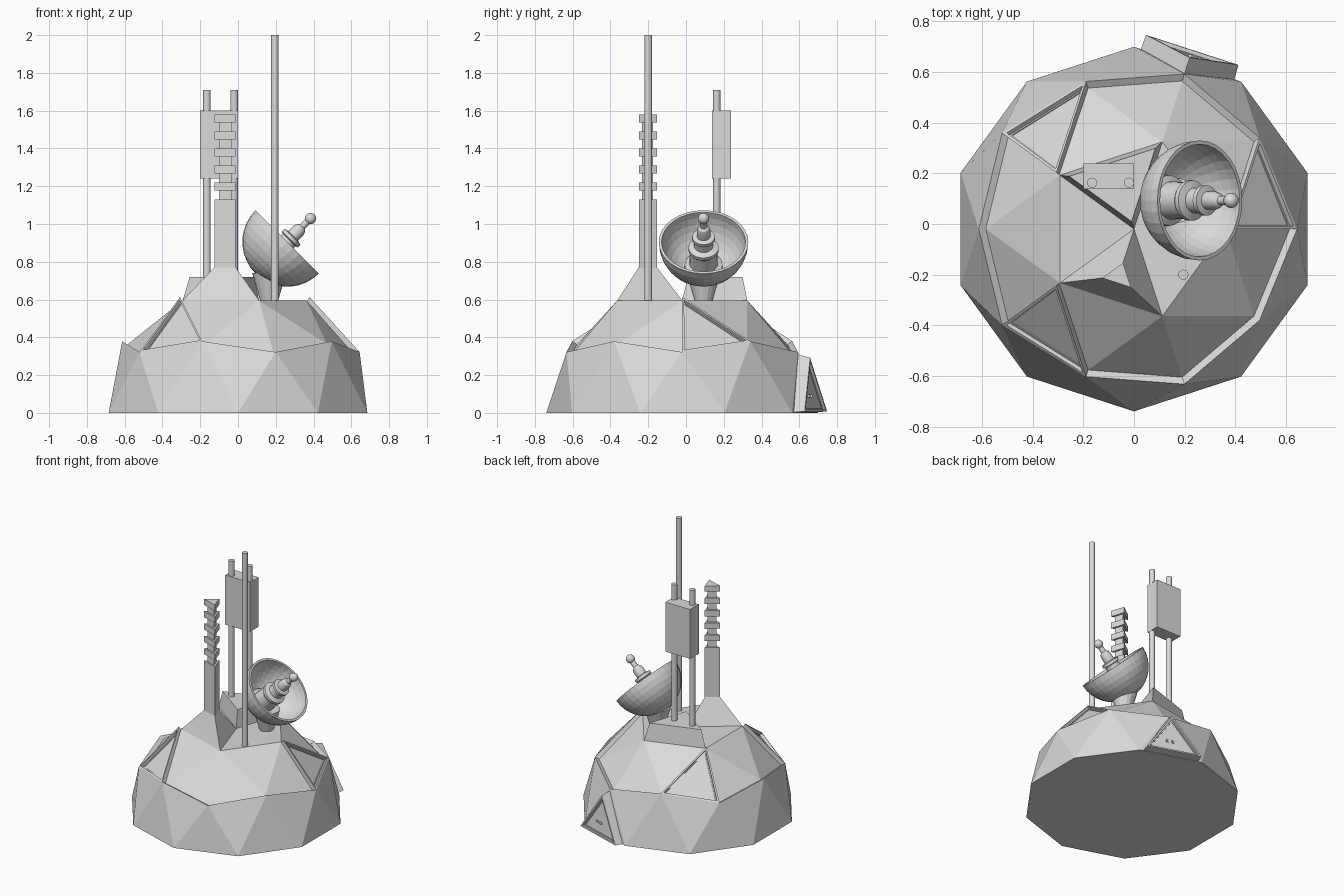
import bpy, bmesh, math
from mathutils import Matrix, Vector

old = bpy.data.objects.get("Cube")
if old:
    bpy.data.objects.remove(old, do_unlink=True)

grey = bpy.data.materials.new("plain grey")
grey.use_nodes = True
grey.diffuse_color = (0.7, 0.7, 0.7, 1)
grey.node_tree.nodes["Principled BSDF"].inputs["Base Color"].default_value = (0.7, 0.7, 0.7, 1)

CY = -0.02       # dome centre in y
FLOOR = 0.595    # flat roof height


def finish(bm, name, fix=True):
    if fix:
        bmesh.ops.recalc_face_normals(bm, faces=bm.faces[:])
    mesh = bpy.data.meshes.new(name)
    bm.to_mesh(mesh)
    bm.free()
    mesh.materials.append(grey)
    obj = bpy.data.objects.new(name, mesh)
    bpy.context.collection.objects.link(obj)
    return obj


def polar(radius, degrees, z):
    a = math.radians(degrees)
    return Vector((radius * math.cos(a), radius * math.sin(a) + CY, z))


def prism(name, lower, upper, frame=0, depth=0.02):
    """Solid between two matching outlines; the upper one may get a sunken panel."""
    bm = bmesh.new()
    a = [bm.verts.new(p) for p in lower]
    b = [bm.verts.new(p) for p in upper]
    n = len(a)
    bm.faces.new(a[::-1])
    cap = bm.faces.new(b)
    for i in range(n):
        j = (i + 1) % n
        bm.faces.new((a[i], a[j], b[j], b[i]))
    bmesh.ops.recalc_face_normals(bm, faces=bm.faces[:])
    if frame:
        for thick, sink in ((frame, 0), (0.001, -depth), (frame * 0.6, 0), (0.001, -0.004)):
            bmesh.ops.inset_individual(bm, faces=[cap], thickness=thick, depth=sink)
    return finish(bm, name, fix=False)


def shrink(points, factor, z):
    mid = sum(points, Vector()) / len(points)
    out = [mid + (p - mid) * factor for p in points]
    return [Vector((p.x, p.y, z)) for p in out]


def box(name, lo, hi):
    corners = [(lo[0], lo[1]), (hi[0], lo[1]), (hi[0], hi[1]), (lo[0], hi[1])]
    return prism(name, [(x, y, lo[2]) for x, y in corners], [(x, y, hi[2]) for x, y in corners])


def cone(name, x, y, z0, z1, r0, r1, sides=16):
    ring = [(math.cos(math.tau * i / sides), math.sin(math.tau * i / sides)) for i in range(sides)]
    return prism(name, [(x + r0 * c, y + r0 * s, z0) for c, s in ring],
                 [(x + r1 * c, y + r1 * s, z1) for c, s in ring])


def lathe(name, profile, matrix, steps):
    """Spin (height, radius) points round the local z axis."""
    bm = bmesh.new()
    verts = [bm.verts.new((r, 0, t)) for t, r in profile]
    edges = [bm.edges.new(pair) for pair in zip(verts, verts[1:])]
    bmesh.ops.spin(bm, geom=verts + edges, cent=(0, 0, 0), axis=(0, 0, 1),
                   angle=math.tau, steps=steps, use_merge=True)
    bmesh.ops.remove_doubles(bm, verts=bm.verts[:], dist=0.0005)
    bm.transform(matrix)
    return finish(bm, name)


# Faceted dome: wall, ledge, set-back upper tier and flat roof
def mid_point(i, scale=1.0):
    r, z = (0.613, 0.379) if i % 2 else (0.644, 0.322)
    return polar(r * scale, 36 * i, z * scale)


bm = bmesh.new()
base = [bm.verts.new(polar(0.72, 36 * i + 18, 0)) for i in range(10)]
rim = [bm.verts.new(mid_point(i)) for i in range(10)]
inner = [bm.verts.new(mid_point(i, 0.955)) for i in range(10)]
roof = [bm.verts.new(polar(0.362, 72 * k, FLOOR)) for k in range(5)]
bm.faces.new(base[::-1])
bm.faces.new(roof)
for i in range(10):
    j = (i + 1) % 10
    bm.faces.new((base[i], base[j], rim[j]))
    bm.faces.new((rim[i], base[i], rim[j]))
    bm.faces.new((rim[i], rim[j], inner[j], inner[i]))
for k in range(5):
    left, right = inner[2 * k + 1], inner[2 * k - 1]
    bm.faces.new((roof[k], inner[2 * k], left))
    bm.faces.new((roof[k], right, inner[2 * k]))
    bm.faces.new((roof[k], left, roof[(k + 1) % 5]))
finish(bm, "dome")

# Triangular framed windows, flush with the outer shell
for k, side in ((0, 1), (2, -1), (3, 1)):
    outer = [polar(0.379, 72 * k, 0.613), mid_point(2 * k), mid_point(2 * k + side)]
    centre = Vector((0, CY, 0))
    back = [centre + (p - centre) * 0.9 for p in outer]
    prism("window_frame", back, outer, frame=0.022, depth=0.018)

# Triangular doorway at the back
out_dir = polar(1, 72, 0) - polar(0, 0, 0)
side_dir = Vector((-out_dir.y, out_dir.x, 0))


def door_point(dist, across, z):
    return Vector((0, CY, z)) + out_dir * dist + side_dir * across


def door_triangle(foot, tip, half, z0, z1):
    return [door_point(foot, -half, z0), door_point(foot, half, z0), door_point(tip, 0, z1)]


prism("doorway", door_triangle(0.655, 0.62, 0.195, 0, 0.315),
      door_triangle(0.744, 0.712, 0.192, 0.008, 0.292), frame=0.022, depth=0.015)
for across in (-0.04, 0.0):
    p = door_point(0.716, across, 0.09)
    box("door_button", p - Vector((0.008,) * 3), p + Vector((0.008,) * 3))


# Equipment bays on the roof, one per pentagon sector
def sector(k):
    return [polar(0, 0, FLOOR), polar(0.362, 72 * k, FLOOR), polar(0.362, 72 * k + 72, FLOOR)]


# Triangular mast with notched head
bay = sector(3)
prism("mast_foot", bay, shrink(bay, 0.28, 0.77))
prism("mast_shaft", shrink(bay, 0.28, 0.77), shrink(bay, 0.28, 1.13))
prism("mast_core", shrink(bay, 0.17, 1.12), shrink(bay, 0.17, 1.56))
for i in range(5):
    z = 1.178 + 0.09 * i
    prism("mast_tooth", shrink(bay, 0.28, z), shrink(bay, 0.28, z + 0.043))

# Twin poles carrying a box
bay = sector(1)
prism("pole_plinth", bay, shrink(bay, 0.84, 0.72))
for x in (-0.165, -0.02):
    cone("pole", x, 0.163, 0.71, 1.71, 0.02, 0.02)
box("pole_box", (-0.2, 0.138, 1.24), (0.0, 0.238, 1.6))

# Tall whip aerial
cone("aerial", 0.195, -0.2, FLOOR - 0.01, 2.0, 0.02, 0.02)

# Tilted dish with its foot and feed
cone("dish_foot", 0.165, 0.093, FLOOR - 0.01, 0.74, 0.045, 0.09)
tilt = Matrix.Translation((0.26, 0.093, 0.905)) @ Matrix.Rotation(math.pi / 4, 4, 'Y')
R, IN, N = 0.237, 0.222, 9
arc = [math.pi / 2 * i / N for i in range(N + 1)]
bowl = [(-R * math.cos(a), R * math.sin(a)) for a in arc]
bowl += [(-IN * math.cos(a), IN * math.sin(a)) for a in reversed(arc)]
lathe("dish_bowl", bowl, tilt, 32)

feed = [(-0.215, 0), (-0.215, 0.1), (-0.17, 0.1), (-0.16, 0.075), (-0.07, 0.072),
        (-0.06, 0.08), (-0.04, 0.08), (-0.03, 0.05), (0.015, 0.048), (0.02, 0.06),
        (0.04, 0.06), (0.045, 0.036), (0.085, 0.036), (0.105, 0.03), (0.115, 0.018), (0.15, 0.018)]
ball = [math.pi * i / 8 for i in range(1, 9)]
feed += [(0.175 - 0.03 * math.cos(a), 0.03 * math.sin(a)) for a in ball]
obj = lathe("dish_feed", feed, tilt, 24)
bpy.context.view_layer.objects.active = obj
obj.select_set(True)
bpy.ops.object.shade_smooth_by_angle()
